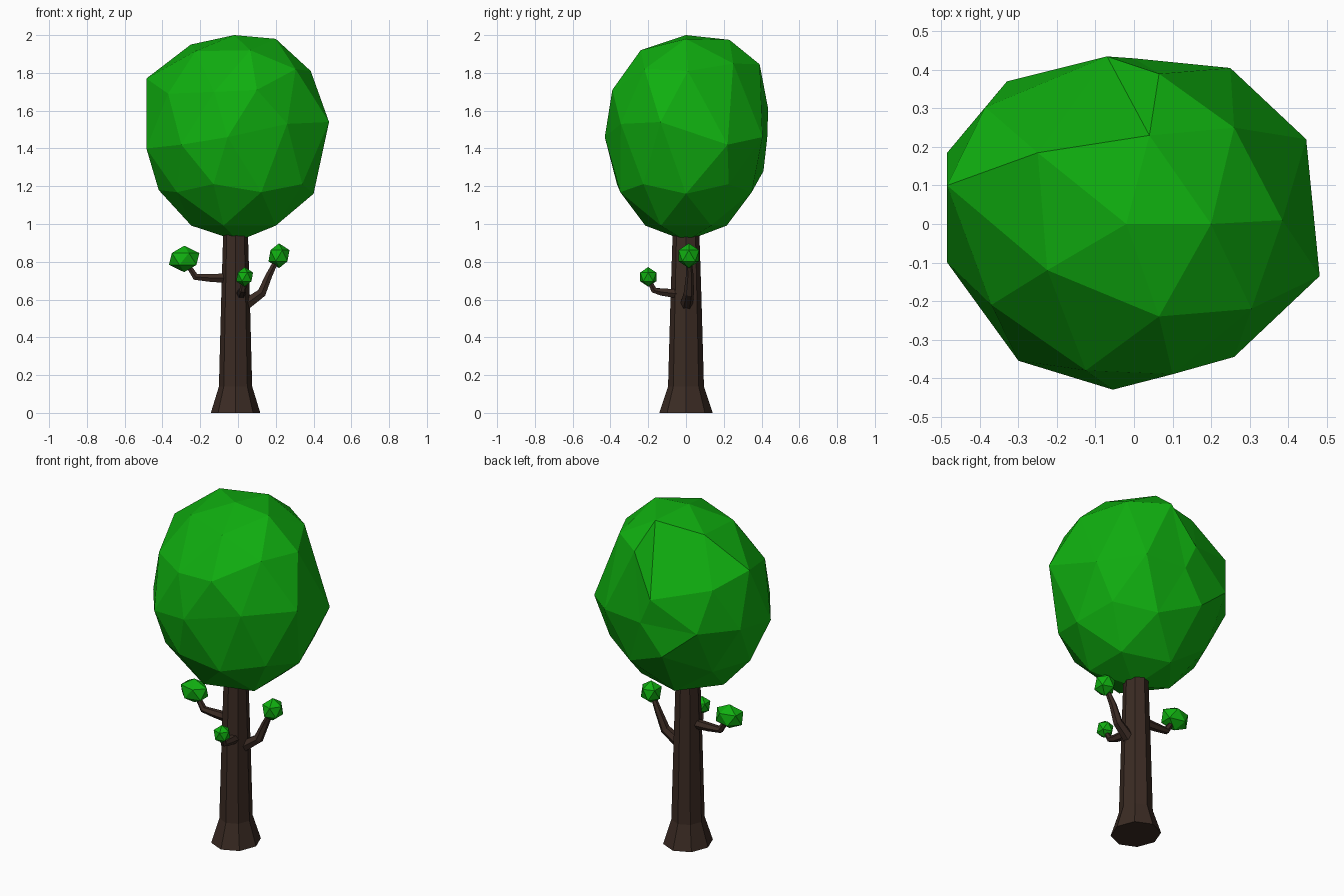
import bpy, bmesh, math
from mathutils import Vector, Matrix

if "Cube" in bpy.data.objects:
    bpy.data.objects.remove(bpy.data.objects["Cube"])


def material(name, color):
    mat = bpy.data.materials.new(name)
    mat.use_nodes = True
    mat.diffuse_color = color
    mat.node_tree.nodes["Principled BSDF"].inputs["Base Color"].default_value = color
    return mat


leaf_green = material("leaf green", (0.005, 0.43, 0.005, 1))
bark_brown = material("bark brown", (0.043, 0.024, 0.017, 1))


def finish(name, bm, mat):
    bmesh.ops.recalc_face_normals(bm, faces=bm.faces)
    mesh = bpy.data.meshes.new(name)
    bm.to_mesh(mesh)
    bm.free()
    mesh.materials.append(mat)
    obj = bpy.data.objects.new(name, mesh)
    bpy.context.collection.objects.link(obj)
    return obj


def tube(name, points, radii, sides, squash=1.0):
    """Tapered faceted tube along a path."""
    bm = bmesh.new()
    points = [Vector(p) for p in points]
    rings = []
    for i, (p, r) in enumerate(zip(points, radii)):
        along = (points[min(i + 1, len(points) - 1)] - points[max(i - 1, 0)]).normalized()
        side = Vector((1, 0, 0)) if abs(along.x) < 0.3 else Vector((0, 1, 0))
        u = (side - along * side.dot(along)).normalized()
        v = along.cross(u) * squash
        angles = [math.tau * k / sides for k in range(sides)]
        rings.append([bm.verts.new(p + r * (u * math.cos(a) + v * math.sin(a))) for a in angles])
    for low, high in zip(rings, rings[1:]):
        for k in range(sides):
            n = (k + 1) % sides
            bm.faces.new((low[k], low[n], high[n], high[k]))
    bm.faces.new(rings[0])
    bm.faces.new(rings[-1])
    return finish(name, bm, bark_brown)


def leaf_ball(name, center, size, level, nudges=()):
    """Faceted ellipsoid; each nudge pulls its nearest vertex to that point."""
    bm = bmesh.new()
    bmesh.ops.create_icosphere(bm, subdivisions=level, radius=1,
                               matrix=Matrix.LocRotScale(Vector(center), None, Vector(size)))
    rest = [(v, v.co.copy()) for v in bm.verts]
    for target in map(Vector, nudges):
        vert = min(rest, key=lambda pair: (pair[1] - target).length)[0]
        vert.co = target
    return finish(name, bm, leaf_green)


# Trunk with flared foot
tube("trunk", [(-.013, 0, 0), (-.013, 0, .14), (-.013, 0, .6), (-.013, 0, 1)],
     [.131, .088, .076, .064], 8, 1.08)

# Side branches
tube("right_branch", [(-.03, 0, .712), (-.15, 0, .715), (-.225, 0, .72), (-.27, 0, .79)],
     [.03, .024, .02, .014], 6)
tube("left_branch", [(.02, 0, .56), (.125, .015, .635), (.165, .02, .73), (.205, .015, .81)],
     [.035, .027, .02, .014], 6)
tube("front_branch", [(.015, -.04, .63), (.02, -.13, .64), (.025, -.17, .65), (.035, -.2, .71)],
     [.028, .022, .018, .012], 6)

# Leaf tufts on the branch tips
leaf_ball("right_leaf_tuft", (-.285, 0, .815), (.09, .067, .07), 1)
leaf_ball("left_leaf_tuft", (.217, .015, .832), (.062, .064, .066), 1)
leaf_ball("front_leaf_tuft", (.035, -.2, .72), (.05, .05, .052), 1)

# Crown with uneven facets
crown_nudges = [
    # cap
    (-.02, 0, 2), (.2, 0, 1.98), (.04, .23, 1.975), (-.25, .185, 1.95),
    (-.225, -.12, 1.915), (.065, -.24, 1.92),
    # upper band
    (.385, .01, 1.81), (.26, .25, 1.85), (.065, .39, 1.845), (-.19, .385, 1.77),
    (-.386, .303, 1.7), (-.485, .1, 1.77), (-.37, -.21, 1.69), (-.125, -.38, 1.7),
    (.1, -.39, 1.71), (.305, -.22, 1.82),
    # middle band
    (.447, .22, 1.42), (.25, .405, 1.46), (-.07, .435, 1.61), (-.33, .37, 1.45),
    (-.485, .185, 1.45), (-.485, -.1, 1.4), (-.3, -.355, 1.42), (-.055, -.43, 1.46),
    (.26, -.345, 1.53), (.482, -.135, 1.54),
    # lower band
    (-.13, .41, 1.28), (-.42, 0, 1.18), (.4, 0, 1.16),
]
leaf_ball("leaf_crown", (0, 0, 1.455), (.47, .43, .545), 2, crown_nudges)
